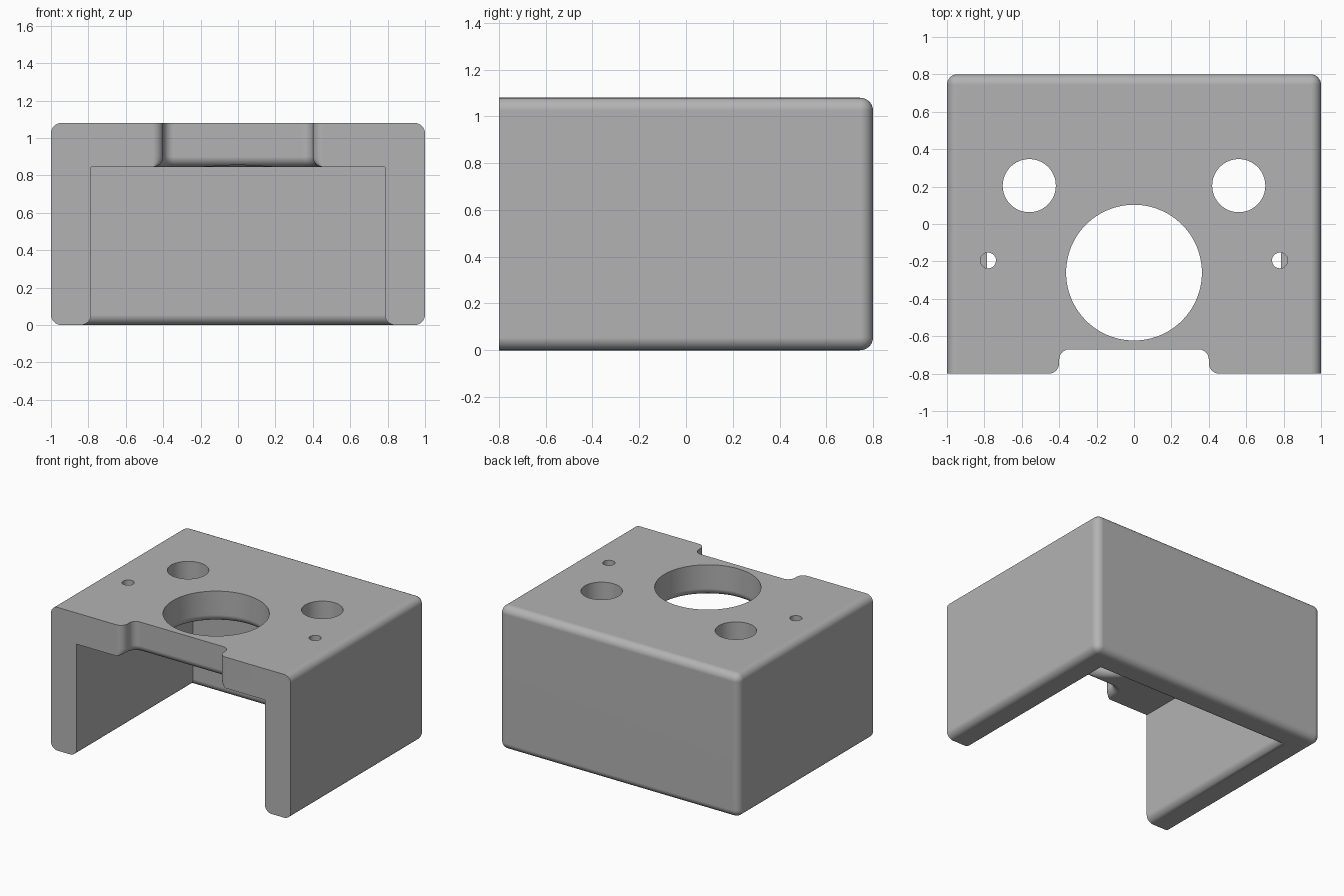
import bpy, bmesh, math

if "Cube" in bpy.data.objects:
    bpy.data.objects.remove(bpy.data.objects["Cube"], do_unlink=True)

TOP, CEILING, WALL, R, STEPS = 1.08, 0.845, 0.215, 0.055, 8

grey = bpy.data.materials.new("light grey")
grey.use_nodes = True
grey.diffuse_color = (0.45, 0.45, 0.45, 1)
grey.node_tree.nodes["Principled BSDF"].inputs["Base Color"].default_value = (0.45, 0.45, 0.45, 1)


def add_object(name, bm):
    bmesh.ops.recalc_face_normals(bm, faces=bm.faces)
    mesh = bpy.data.meshes.new(name)
    bm.to_mesh(mesh)
    bm.free()
    mesh.materials.append(grey)
    obj = bpy.data.objects.new(name, mesh)
    bpy.context.collection.objects.link(obj)
    return obj


def box(name, x, y, z):
    bm = bmesh.new()
    bmesh.ops.create_cube(bm, size=1)
    for v in bm.verts:
        v.co = [lo + (c + 0.5) * (hi - lo) for c, (lo, hi) in zip(v.co, (x, y, z))]
    return add_object(name, bm)


def loft(name, layers):
    """Skin a stack of (outline, height) layers and cap both ends."""
    bm = bmesh.new()
    rings = [[bm.verts.new((x, y, z)) for x, y in outline] for outline, z in layers]
    for a, b in zip(rings, rings[1:]):
        for i in range(len(a)):
            bm.faces.new((a[i - 1], a[i], b[i], b[i - 1]))
    bm.faces.new(rings[0])
    bm.faces.new(rings[-1])
    return add_object(name, bm)


def arc(cx, cy, r, start, end, n):
    angles = [math.radians(start + (end - start) * i / n) for i in range(n + 1)]
    return [(cx + r * math.cos(a), cy + r * math.sin(a)) for a in angles]


def circle(x, y, r, n):
    return arc(x, y, r, 0, 360, n)[:-1]


def notch(d):
    """Notch outline grown outward by d, with rounded inner and outer corners."""
    w, back, inner, outer = 0.4 + d, -0.67 + d, R + d, R - d + 0.001
    half = [(w + outer, -0.9)]
    half += arc(w + outer, -0.8 + outer, outer, 270, 180, STEPS)
    half += arc(w - inner, back - inner, inner, 0, 90, STEPS)
    return half + [(-x, y) for x, y in reversed(half)]


def flared(outline):
    """Layers for a cutter that rounds the lower edge of its opening."""
    layers = [(outline(R), CEILING - 0.02)]
    for i in range(STEPS + 1):
        a = math.pi / 2 * i / STEPS
        layers.append((outline(R * (1 - math.sin(a))), CEILING + R * (1 - math.cos(a))))
    return layers + [(outline(0), TOP + 0.1)]


def cut(target, cutter):
    cutter.hide_render = True
    mod = target.modifiers.new("cut", "BOOLEAN")
    mod.operation, mod.solver, mod.object = "DIFFERENCE", "EXACT", cutter
    bpy.ops.object.modifier_apply(modifier=mod.name)
    bpy.data.objects.remove(cutter, do_unlink=True)


# Shell: a block hollowed from the front and below
cover = box("cover", (-1, 1), (-0.8, 0.8), (0, TOP))
bpy.context.view_layer.objects.active = cover
cover.select_set(True)
cut(cover, box("cavity", (WALL - 1, 1 - WALL), (-1.5, 0.8 - WALL), (-0.5, CEILING)))

# Round the outer edges and the bottom rim; the front stays sharp
bm = bmesh.new()
bm.from_mesh(cover.data)
edges = []
for e in bm.edges:
    mid = (e.verts[0].co + e.verts[1].co) / 2
    upright_back = abs(mid.x) > 0.99 and mid.y > 0.79
    if mid.y > -0.79 and (mid.z < 0.001 or mid.z > TOP - 0.001 or upright_back):
        edges.append(e)
bmesh.ops.bevel(bm, geom=edges, offset=R, segments=STEPS, profile=0.5, affect="EDGES")
bm.to_mesh(cover.data)
bm.free()

# Front notch and large opening, both with rounded lower edges
cut(cover, loft("notch_cutter", flared(notch)))
cut(cover, loft("opening_cutter", flared(lambda d: circle(0, -0.26, 0.363 + d, 96))))

# Paired round holes through the top
for side in (-1, 1):
    for x, y, r, n in ((0.56, 0.205, 0.142, 64), (0.78, -0.195, 0.042, 32)):
        ring = circle(side * x, y, r, n)
        cut(cover, loft("hole_cutter", [(ring, CEILING - 0.002), (ring, TOP + 0.1)]))

# Smooth fillets with flat main faces
bpy.ops.object.shade_smooth_by_angle(angle=math.radians(30))
weighted = cover.modifiers.new("flat_faces", "WEIGHTED_NORMAL")
weighted.keep_sharp = True
